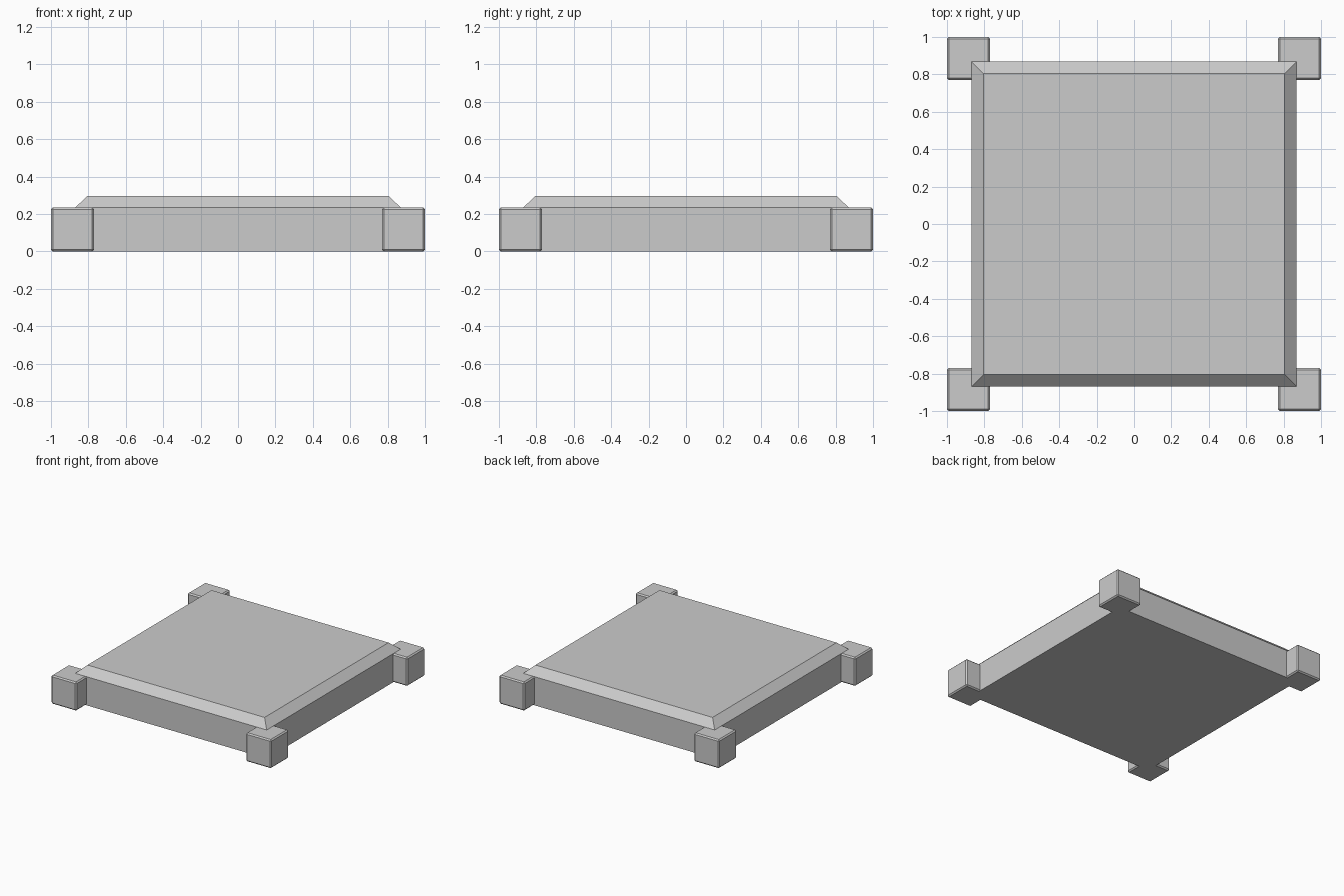
import bpy, bmesh

if "Cube" in bpy.data.objects:
    bpy.data.objects.remove(bpy.data.objects["Cube"])

BODY, TOP = 0.87, 0.805      # half widths of the body and of the flat top
SHOULDER, HEIGHT = 0.235, 0.296
POST = 0.23                  # corner block size


def new_object(name, bm):
    bmesh.ops.recalc_face_normals(bm, faces=bm.faces)
    mesh = bpy.data.meshes.new(name)
    bm.to_mesh(mesh)
    bm.free()
    obj = bpy.data.objects.new(name, mesh)
    bpy.context.collection.objects.link(obj)
    return obj


# Square platform with a sloped top rim, stacked from square rings
bm = bmesh.new()
rings = []
for r, z in ((BODY, 0), (BODY, SHOULDER), (TOP, HEIGHT)):
    rings.append([bm.verts.new((x * r, y * r, z))
                  for x, y in ((-1, -1), (1, -1), (1, 1), (-1, 1))])
for low, high in zip(rings, rings[1:]):
    for i in range(4):
        j = (i + 1) % 4
        bm.faces.new((low[i], low[j], high[j], high[i]))
bm.faces.new(rings[0][::-1])
bm.faces.new(rings[-1])
new_object("platform", bm)

# Chamfered corner blocks
for sx, side in ((-1, "left"), (1, "right")):
    for sy, end in ((-1, "front"), (1, "back")):
        bm = bmesh.new()
        bmesh.ops.create_cube(bm, size=1)
        bmesh.ops.scale(bm, vec=(POST, POST, SHOULDER), verts=bm.verts)
        bmesh.ops.bevel(bm, geom=bm.edges[:], offset=0.01, segments=1,
                        affect='EDGES', profile=0.5)
        block = new_object(f"corner_block_{end}_{side}", bm)
        block.location = (sx * (1 - POST / 2), sy * (1 - POST / 2), SHOULDER / 2)
